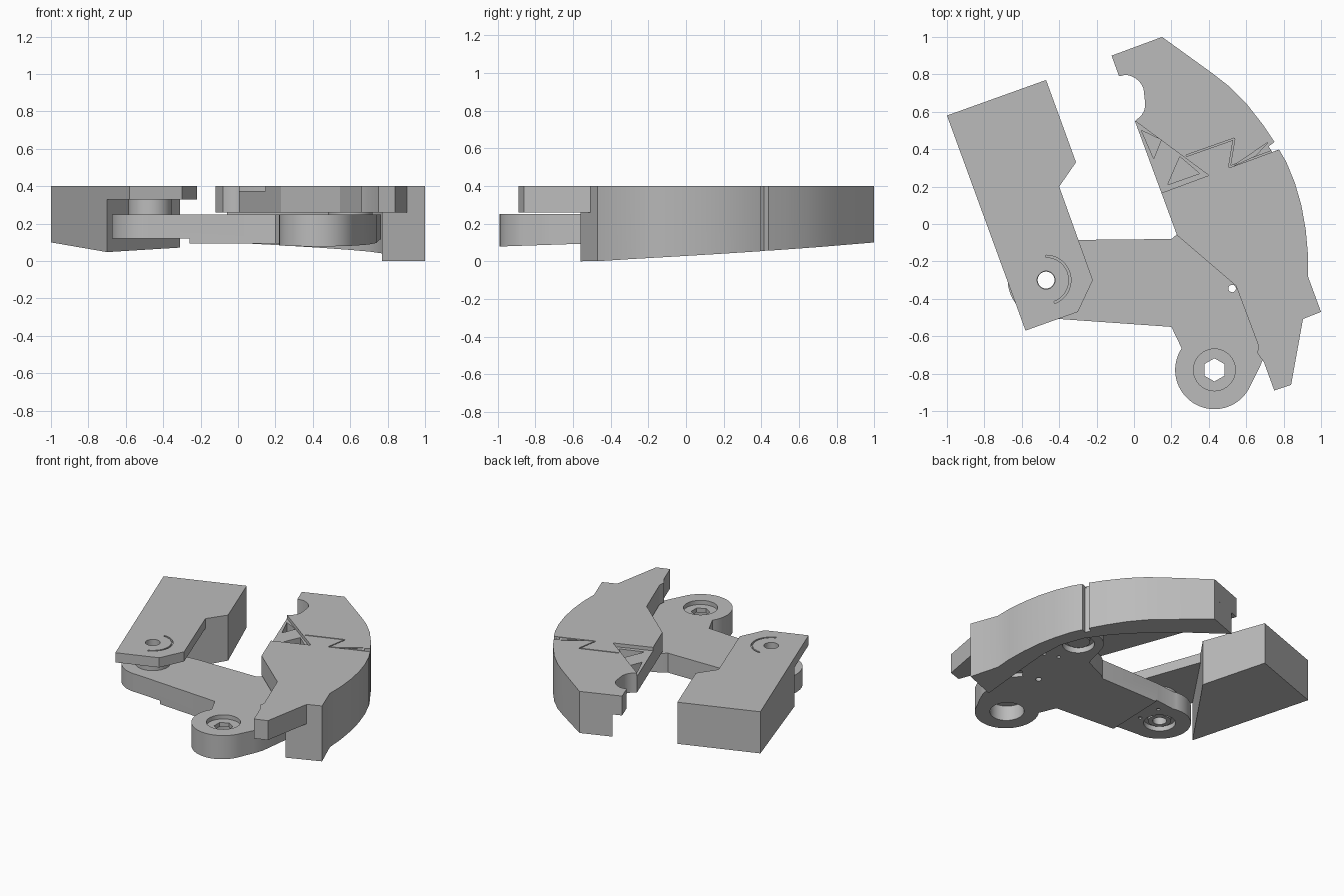
import bpy, bmesh, math

old = bpy.data.objects.get("Cube")
if old:
    bpy.data.objects.remove(old, do_unlink=True)

grey = bpy.data.materials.new("plain_grey")
grey.use_nodes = True
grey.diffuse_color = (0.5, 0.5, 0.5, 1)
grey.node_tree.nodes["Principled BSDF"].inputs["Base Color"].default_value = (0.5, 0.5, 0.5, 1)


def arc(cx, cy, r, a0, a1, n=24):
    """Points along an arc, angles in degrees."""
    angles = [math.radians(a0 + (a1 - a0) * i / n) for i in range(n + 1)]
    return [(cx + r * math.cos(a), cy + r * math.sin(a)) for a in angles]


def slope(x, y):
    """Sloping underside shared by both deep jaw bodies."""
    return max(0, 0.047 + 0.0597 * (0.94 * y - 0.34 * x))


def prism(name, outline, bottom, top):
    """Upright solid; bottom is a height or a function of x and y."""
    bm = bmesh.new()
    low = [bm.verts.new((x, y, bottom(x, y) if callable(bottom) else bottom)) for x, y in outline]
    high = [bm.verts.new((x, y, top)) for x, y in outline]
    bm.faces.new(low)
    bm.faces.new(high)
    for i in range(len(low)):
        j = (i + 1) % len(low)
        bm.faces.new((low[i], low[j], high[j], high[i]))
    bmesh.ops.recalc_face_normals(bm, faces=bm.faces[:])
    mesh = bpy.data.meshes.new(name)
    bm.to_mesh(mesh)
    bm.free()
    mesh.materials.append(grey)
    ob = bpy.data.objects.new(name, mesh)
    bpy.context.collection.objects.link(ob)
    return ob


def disc(name, centre, r, z0, z1, sides=40):
    return prism(name, arc(*centre, r, 90, 450 - 360 / sides, sides - 1), z0, z1)


def combine(target, tool, operation="DIFFERENCE"):
    mod = target.modifiers.new("combine", "BOOLEAN")
    mod.operation, mod.solver, mod.object = operation, "EXACT", tool
    bpy.context.view_layer.objects.active = target
    bpy.ops.object.modifier_apply(modifier=mod.name)
    bpy.data.objects.remove(tool, do_unlink=True)


def drill(target, centre, r, z0=-1, z1=1, sides=40):
    combine(target, disc("cutter", centre, r, z0, z1, sides))


def groove(target, a, b, depth, width=0.008):
    dx, dy = b[0] - a[0], b[1] - a[1]
    k = width / 2 / math.hypot(dx, dy)
    ox, oy = -dy * k, dx * k
    quad = [(a[0] + ox, a[1] + oy), (a[0] - ox, a[1] - oy),
            (b[0] - ox, b[1] - oy), (b[0] + ox, b[1] + oy)]
    combine(target, prism("cutter", quad, 0.4 - depth, 0.5))


TOP = 0.4
PIVOT, SOCKET, JOINT, PIN = (-0.47, -0.3), (0.43, -0.78), (0.6, 0.15), (0.525, -0.345)

# Swivelling block: thin lip over the arm, deep wedge behind it
block = prism("swivel_block", [(-1, 0.58), (-0.58, -0.57), (-0.3, -0.47), (-0.22, -0.3),
                               (-0.4, 0.2), (-0.31, 0.33), (-0.47, 0.77)], 0.33, TOP)
combine(block, prism("deep_body", [(-1, 0.58), (-0.7, -0.24), (-0.4, 0.2), (-0.31, 0.33),
                                   (-0.47, 0.77)], slope, TOP), "UNION")
drill(block, PIVOT, 0.048)
combine(block, prism("cutter", arc(*PIVOT, 0.133, -70, 90) + arc(*PIVOT, 0.122, 90, -70),
                     TOP - 0.015, 0.5))
spacer = disc("pivot_spacer", PIVOT, 0.115, 0.25, 0.33)
drill(spacer, PIVOT, 0.048)

# Curved jaw: flat plate
outer_curve = [(0.93, -0.28), (0.93, -0.16), (0.918, -0.03), (0.895, 0.1), (0.86, 0.22),
               (0.815, 0.33), (0.76, 0.425), (0.69, 0.53), (0.6, 0.645), (0.51, 0.735),
               (0.42, 0.805), (0.15, 1)]
plate = [(-0.12, 0.9), (-0.08, 0.79)] + arc(-0.055, 0.685, 0.113, 85, 20, 8) + \
    arc(-0.035, 0.64, 0.095, 10, -60, 8) + \
    [(0.005, 0.55), (0.23, -0.06), (0.545, -0.33), (0.665, -0.65), (0.66, -0.69), (0.695, -0.74),
     (0.75, -0.89), (0.84, -0.86), (0.905, -0.5), (1, -0.47)] + outer_curve
jaw = prism("curved_jaw", plate, 0.26, TOP)

# Curved jaw: deep outer wall
wall = [(0.77, -0.56), (1, -0.47)] + outer_curve + \
    [(-0.06, 0.922), (0.2, 0.76), (0.42, 0.6), (0.58, 0.46), (0.7, 0.32), (0.77, 0.17),
     (0.79, 0), (0.785, -0.2)]
combine(jaw, prism("outer_wall", wall, slope, TOP), "UNION")
drill(jaw, PIN, 0.02)

# Engraved truss pockets on the jaw
combine(jaw, prism("cutter", [(-0.02, 0.57), (0.13, 0.16), (0.4, 0.26)], TOP - 0.025, 0.5))
for pocket in ([(0.18, 0.21), (0.245, 0.36), (0.35, 0.27)],
               [(0.04, 0.5), (0.105, 0.35), (0.145, 0.45)],
               [(0.53, 0.31), (0.72, 0.44), (0.65, 0.365)]):
    combine(jaw, prism("cutter", pocket, TOP - 0.09, 0.5))

# Zigzag score line and the slot in the outer wall
zigzag = [(0.28, 0.365), (0.535, 0.455), (0.51, 0.305), (0.77, 0.4)]
for a, b in zip(zigzag, zigzag[1:]):
    groove(jaw, a, b, 0.012)
combine(jaw, prism("cutter", [(0.72, 0.415), (0.74, 0.385), (0.82, 0.415), (0.78, 0.46)], -1, 1))

# Three-ended carrier arm
arm_outline = arc(*PIVOT, 0.205, 75, 275, 28) + [(0.2, -0.55), (0.255, -0.665)] + \
    arc(*SOCKET, 0.21, 147, 338, 36) + [(0.67, -0.77), (0.695, -0.71), (0.74, -0.45)] + \
    arc(*JOINT, 0.165, -15, 165, 24) + [(0.4, 0.02), (0.23, -0.055), (0.2, -0.08), (-0.28, -0.085)]
arm = prism("carrier_arm", arm_outline, lambda x, y: 0.112 + 0.034 * y, 0.25)
combine(arm, prism("cutter", [(-0.8, -0.6), (-0.26, -0.6), (-0.26, 0.1), (-0.8, 0.1)], -1, 0.12))

# Sockets and bolt holes in the arm
drill(arm, SOCKET, 0.112, 0.22, 1)
drill(arm, SOCKET, 0.112, -1, 0.19)
drill(arm, SOCKET, 0.062, sides=6)
drill(arm, PIVOT, 0.048)
drill(arm, PIN, 0.02)
for centre in (PIVOT, JOINT):
    drill(arm, centre, 0.105, -1, 0.155)
for spot in ((-0.35, -0.17), (-0.33, -0.33), (0.6, -0.05), (0.7, -0.08)):
    drill(arm, spot, 0.013, -1, 0.13, 12)
drill(arm, (0.68, -0.38), 0.05, -1, 0.125, 4)

# Bolt heads and joint washer
pivot_bolt = disc("pivot_bolt", PIVOT, 0.075, 0.135, 0.16)
drill(pivot_bolt, PIVOT, 0.045)
disc("joint_bolt", JOINT, 0.075, 0.135, 0.16)
disc("joint_washer", JOINT, 0.12, 0.25, 0.262)

# Smooth curves, sharp edges
bpy.ops.object.select_all(action="DESELECT")
for ob in bpy.context.scene.objects:
    if ob.type == "MESH" and grey.name in ob.data.materials:
        ob.select_set(True)
        bpy.context.view_layer.objects.active = ob
bpy.ops.object.shade_smooth_by_angle(angle=math.radians(25))
